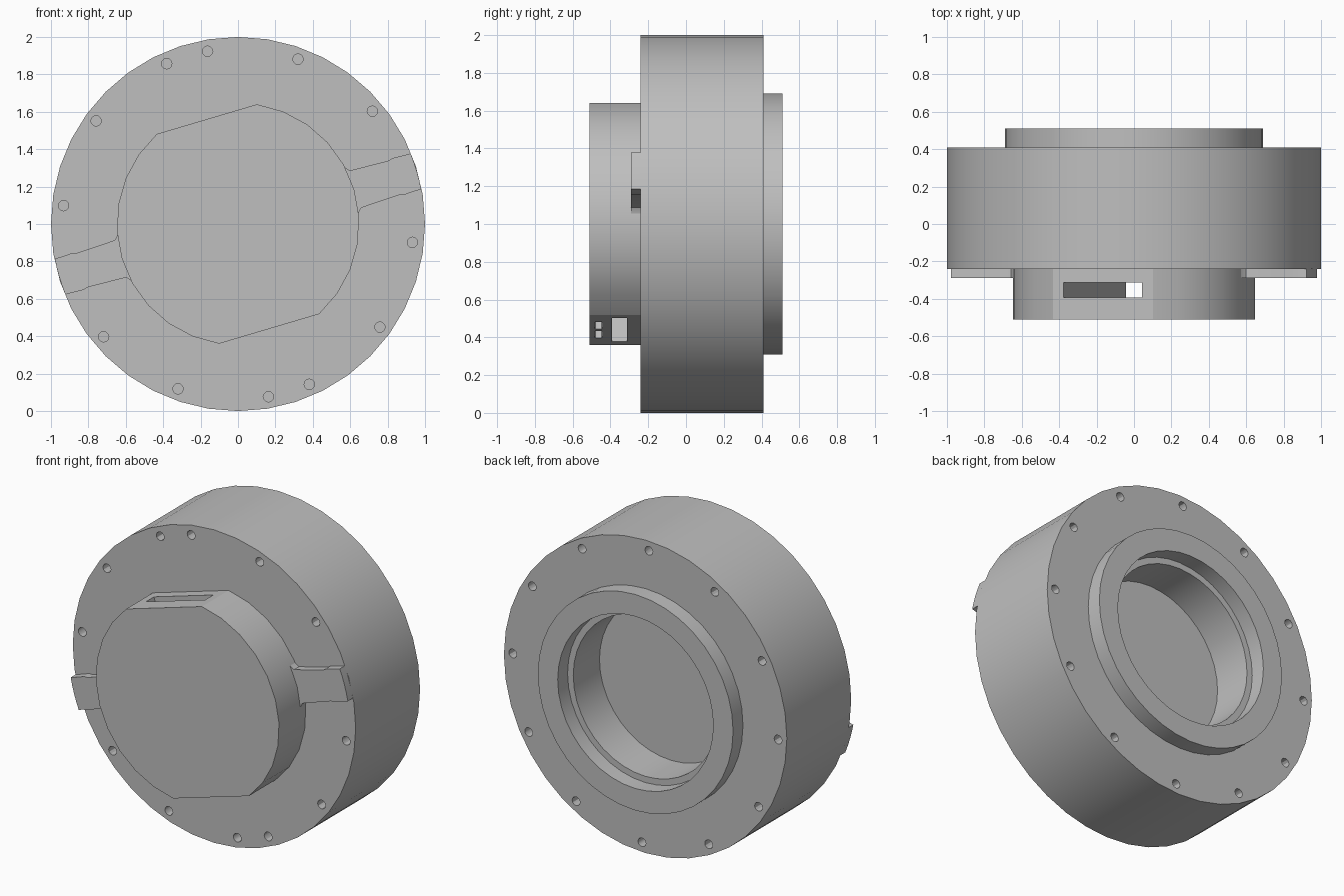
import bpy, bmesh
from math import sin, cos, pi, radians, sqrt
from mathutils import Matrix, Vector

cube = bpy.data.objects.get("Cube")
if cube:
    bpy.data.objects.remove(cube, do_unlink=True)

grey = bpy.data.materials.new("plain grey")
grey.use_nodes = True
COLOUR = (0.52, 0.52, 0.52, 1)
grey.diffuse_color = COLOUR
grey.node_tree.nodes["Principled BSDF"].inputs["Base Color"].default_value = COLOUR

TILT = radians(16.5)
# Tilted frame on the axis: u along the lugs, y along the axis, v towards the flats
FRAME = Matrix.Translation((0, 0, 1)) @ Matrix.Rotation(-TILT, 4, 'Y')


def finish(name, bm, matrix=None):
    if matrix:
        bm.transform(matrix)
    bmesh.ops.recalc_face_normals(bm, faces=bm.faces)
    mesh = bpy.data.meshes.new(name)
    bm.to_mesh(mesh)
    bm.free()
    mesh.materials.append(grey)
    obj = bpy.data.objects.new(name, mesh)
    bpy.context.collection.objects.link(obj)
    return obj


def activate(obj):
    bpy.ops.object.select_all(action='DESELECT')
    obj.select_set(True)
    bpy.context.view_layer.objects.active = obj


def prism(bm, outline, y0, y1):
    """Extrude an outline of (x, z) points along y."""
    face = bm.faces.new([bm.verts.new((x, y0, z)) for x, z in outline])
    new = bmesh.ops.extrude_face_region(bm, geom=[face])["geom"]
    verts = [g for g in new if isinstance(g, bmesh.types.BMVert)]
    bmesh.ops.translate(bm, verts=verts, vec=(0, y1 - y0, 0))


def lathe(bm, profile, steps):
    """Revolve (radius, y) points around the y axis."""
    verts = [bm.verts.new((0, y, r)) for r, y in profile]
    edges = [bm.edges.new(pair) for pair in zip(verts, verts[1:])]
    bmesh.ops.spin(bm, geom=verts + edges, axis=(0, 1, 0), cent=(0, 0, 0),
                   angle=2 * pi, steps=steps)
    bmesh.ops.remove_doubles(bm, verts=bm.verts, dist=1e-4)


def circle(cx, cz, r, n):
    return [(cx + r * cos(2 * pi * i / n), cz + r * sin(2 * pi * i / n)) for i in range(n)]


def cut(obj, cutter):
    cutter.hide_render = True
    activate(obj)
    mod = obj.modifiers.new("cut", 'BOOLEAN')
    mod.operation = 'DIFFERENCE'
    mod.solver = 'EXACT'
    mod.object = cutter
    bpy.ops.object.modifier_apply(modifier=mod.name)
    bpy.data.objects.remove(cutter, do_unlink=True)


def smooth(obj):
    activate(obj)
    bpy.ops.object.shade_smooth_by_angle(angle=radians(30))


# Main drum with raised rear collar and stepped blind bore
bm = bmesh.new()
lathe(bm, [(0, -0.24), (1, -0.24), (1, 0.41), (0.69, 0.41), (0.69, 0.51),
           (0.55, 0.51), (0.55, 0.41), (0.51, 0.41), (0.51, 0.145), (0, 0.145)], 40)
drum = finish("drum", bm, Matrix.Translation((0, 0, 1)))

# Bolt holes: two mirrored groups of six in front, twelve even ones behind
front_angles = [a + half for half in (0, 180) for a in (100, 70, 40, -6, -36, -66)]
back_angles = [1.5 + 30 * i for i in range(12)]
bm = bmesh.new()
for angles, y0, y1 in ((front_angles, -0.3, -0.1), (back_angles, 0.27, 0.47)):
    for a in angles:
        t = radians(a)
        prism(bm, circle(0.938 * cos(t), 1 + 0.938 * sin(t), 0.028, 12), y0, y1)
cut(drum, finish("bolt_hole_cutter", bm))
smooth(drum)

# Front hub: a disc with two parallel flats
HUB_R, HALF_ARC = 0.648, radians(64.5)
outline = []
for side in (0, pi):
    for i in range(11):
        t = side - HALF_ARC + 2 * HALF_ARC * i / 10
        outline.append((HUB_R * cos(t), HUB_R * sin(t)))
bm = bmesh.new()
prism(bm, outline, -0.51, -0.22)
hub = finish("front_hub", bm, FRAME)


# Slot right through the hub, and two small sockets in the lower flat
def box(bm, centre, size, rounding=0):
    m = Matrix.Translation(centre) @ Matrix.Diagonal((*size, 1))
    verts = bmesh.ops.create_cube(bm, size=1, matrix=m)["verts"]
    if rounding:
        edges = {e for v in verts for e in v.link_edges
                 if abs((e.verts[0].co - e.verts[1].co).normalized().z) > 0.9}
        bmesh.ops.bevel(bm, geom=list(edges), offset=rounding, segments=3,
                        profile=0.5, affect='EDGES')


bm = bmesh.new()
box(bm, Vector((0, -0.352, 0)), (0.438, 0.081, 1.6))
for u in (-0.083, 0.083):
    box(bm, Vector((u, -0.463, -0.56)), (0.13, 0.042, 0.25), 0.012)
cut(hub, finish("slot_cutter", bm, FRAME))
smooth(hub)

# Side lugs: raised bars flaring into the hub and ending flush with the rim
edge = [(0.6, 0.18), (0.617, 0.178), (0.628, 0.135), (0.655, 0.104),
        (0.87, 0.096), (0.89, 0.103), (0.96, 0.1)]
rim = [(0.997 * sqrt(1 - v * v), v) for v in (0.1, 0.05, 0, -0.05, -0.1)]
outline = edge + rim + [(u, -v) for u, v in reversed(edge)]
for name, turn in (("right_side_lug", 0), ("left_side_lug", pi)):
    bm = bmesh.new()
    prism(bm, outline, -0.29, -0.22)
    smooth(finish(name, bm, FRAME @ Matrix.Rotation(turn, 4, 'Y')))
